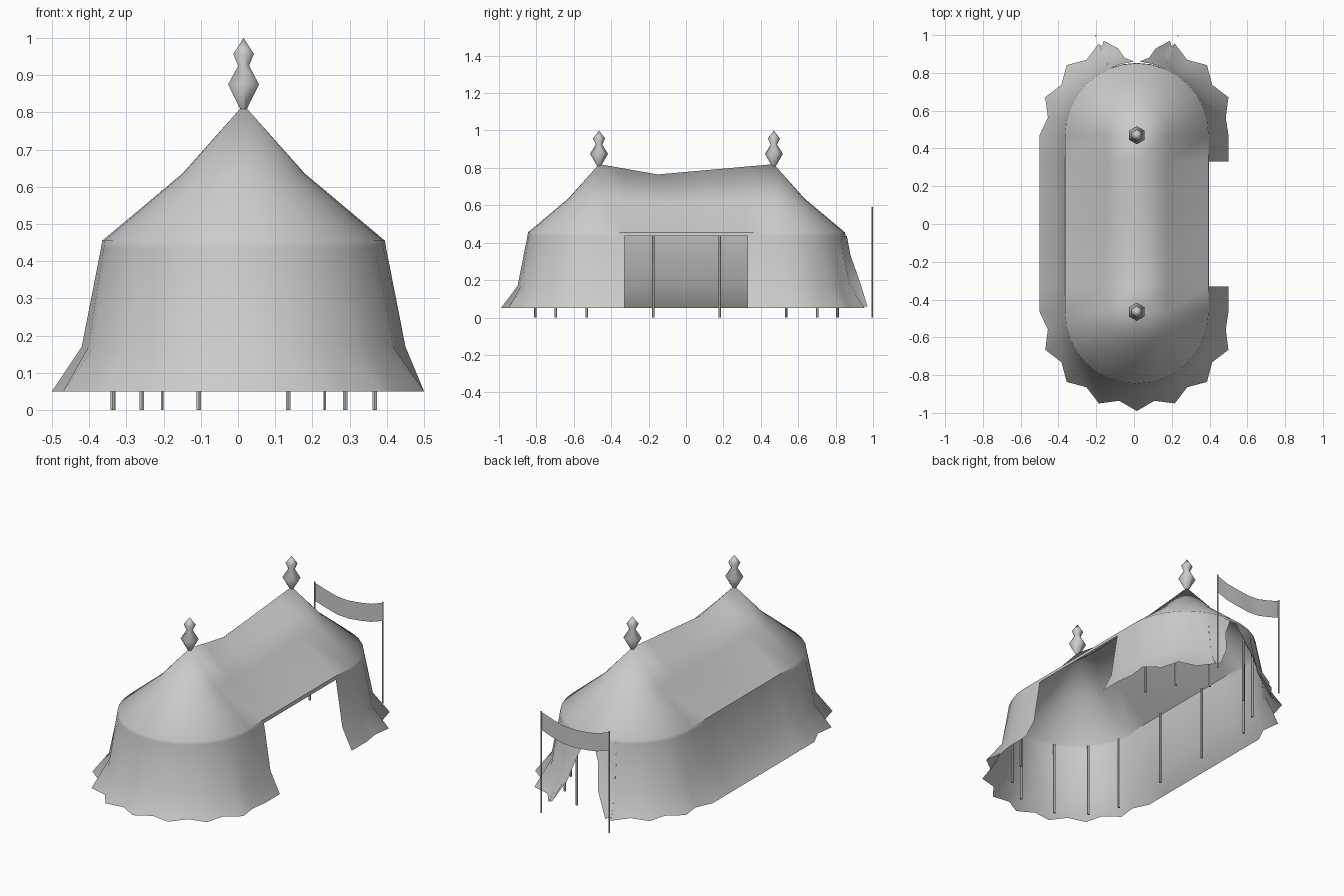
import bpy, bmesh, math
from mathutils import Vector

cube = bpy.data.objects.get("Cube")
if cube:
    bpy.data.objects.remove(cube)

CX, FRONT, BACK = 0.015, -0.465, 0.47   # centre line and the two peaks


def material(name, value):
    m = bpy.data.materials.new(name)
    m.use_nodes = True
    colour = (value, value, value, 1)
    m.diffuse_color = colour
    m.node_tree.nodes["Principled BSDF"].inputs["Base Color"].default_value = colour
    return m


canvas = material("grey canvas", 0.6)


def finish(name, bm):
    mesh = bpy.data.meshes.new(name)
    bm.to_mesh(mesh)
    bm.free()
    mesh.materials.append(canvas)
    ob = bpy.data.objects.new(name, mesh)
    bpy.context.collection.objects.link(ob)
    return ob


def sheet(bm, columns, keep=lambda i, j: True):
    """Skin neighbouring columns of points with smooth quads."""
    grid = [[bm.verts.new(p) for p in col] for col in columns]
    for i in range(len(grid) - 1):
        for j in range(len(grid[0]) - 1):
            if keep(i, j):
                a, b = grid[i], grid[i + 1]
                bm.faces.new((a[j], a[j + 1], b[j + 1], b[j])).smooth = True
    return grid


# Tent skin: columns run from ridge to hem around a long rounded plan
def column(y, angle, tip, straight=False):
    side = Vector((math.cos(angle), math.sin(angle), 0))
    low = -0.15
    t = (y - low) / ((BACK if y > low else FRONT) - low)
    ridge = 0.765 + 0.055 * t
    hem = 0.525 if tip else 0.48
    if straight or abs(side.x) > 0.99:
        hem = 0.485 if side.x > 0 else 0.515
    rows = [(0, ridge), (0.165, 0.635 - (0.82 - ridge) * 0.4), (0.38, 0.455),
            (0.383, 0.435), (0.435 if tip else 0.425, 0.17), (hem, 0.05)]
    return [Vector((CX, y, z)) + side * r for r, z in rows]


step = math.pi / 16
cols, kinds = [], []
for i in range(17):                                  # front round end
    cols.append(column(FRONT, math.pi + i * step, i % 2 == 0))
    kinds.append("front")
for y in (-0.33, -0.15, 0.1, 0.33):                  # side with the doorway
    cols.append(column(y, 0, False, True))
    kinds.append("door")
for i in range(17):                                  # rear round end
    cols.append(column(BACK, i * step, i % 2 == 0))
    kinds.append("entry" if 6 <= i <= 10 else "back")
for y in (0.33, 0.1, -0.15, -0.33):                  # closed side
    cols.append(column(y, math.pi, False, True))
    kinds.append("closed")
cols.append(cols[0])
kinds.append("front")


def has_cloth(i, j):
    gap = kinds[i] == kinds[i + 1] and kinds[i] in ("door", "entry")
    return not (gap and j >= 3)


bm = bmesh.new()
grid = sheet(bm, cols, has_cloth)
for i in range(len(grid) - 1):                       # crisp eave on the straight sides
    if {kinds[i], kinds[i + 1]} & {"door", "closed"}:
        edge = bm.edges.get((grid[i][2], grid[i + 1][2]))
        edge.smooth = False
bmesh.ops.remove_doubles(bm, verts=bm.verts, dist=0.0005)
bmesh.ops.delete(bm, geom=[v for v in bm.verts if not v.link_faces], context="VERTS")
finish("tent_skin", bm)

# Rear entrance flaps, drawn apart and flaring at the hem
wall = [(0.147, 0.824, 0.435), (0.156, 0.848, 0.31), (0.167, 0.872, 0.17), (0.2, 0.955, 0.05)]
fold = [(0.08, 0.848, 0.437), (0.1, 0.868, 0.32), (0.135, 0.9, 0.18), (0.185, 0.94, 0.06)]
edge_path = [(0.015, 0.86, 0.437), (0.065, 0.88, 0.33), (0.1, 0.93, 0.19), (0.175, 0.97, 0.06)]
for name, s in (("left", 1), ("right", -1)):
    bm = bmesh.new()
    sheet(bm, [[(CX + s * x, y, z) for x, y, z in c] for c in (wall, fold, edge_path)])
    finish(name + "_entrance_flap", bm)


# Poles
def pole(name, x, y, radius, height):
    bm = bmesh.new()
    bmesh.ops.create_cone(bm, cap_ends=True, segments=6, radius1=radius,
                          radius2=radius, depth=height)
    bmesh.ops.translate(bm, verts=bm.verts, vec=(x, y, height / 2))
    finish(name, bm)


for end, y, s in (("front", FRONT, -1), ("back", BACK, 1)):
    for dx, dy in ((0.12, 0.34), (0.273, 0.232), (0.352, 0.065)):
        for side in (-1, 1):
            pole(end + "_support_pole", CX + side * dx, y + s * dy, 0.007, 0.435)
for y in (-0.175, 0.18):
    pole("side_support_pole", -0.335, y, 0.007, 0.44)

# Sagging banner between two thin poles
for x in (-0.203, 0.233):
    pole("banner_pole", x, 0.995, 0.004, 0.59)
bm = bmesh.new()
banner = []
for i in range(7):
    t = i / 3 - 1
    z = 0.54 + 0.045 * t * t
    y = 0.995 + 0.004 * math.sin(i * 2)
    banner.append([(CX + 0.218 * t, y, z), (CX + 0.218 * t, y, z - 0.105)])
sheet(bm, banner)
finish("banner", bm)

# Six-sided finials on the peaks
for name, y in (("front", FRONT), ("back", BACK)):
    profile = [(0.008, 0.805), (0.048, 0.875), (0.017, 0.925), (0.032, 0.957), (0, 1.0)]
    bm = bmesh.new()
    sheet(bm, [[(CX + r * math.sin(k * math.pi / 3), y - r * math.cos(k * math.pi / 3), z)
                for r, z in reversed(profile)] for k in range(7)])
    bmesh.ops.remove_doubles(bm, verts=bm.verts, dist=0.0005)
    bmesh.ops.recalc_face_normals(bm, faces=bm.faces)
    finish(name + "_finial", bm)
